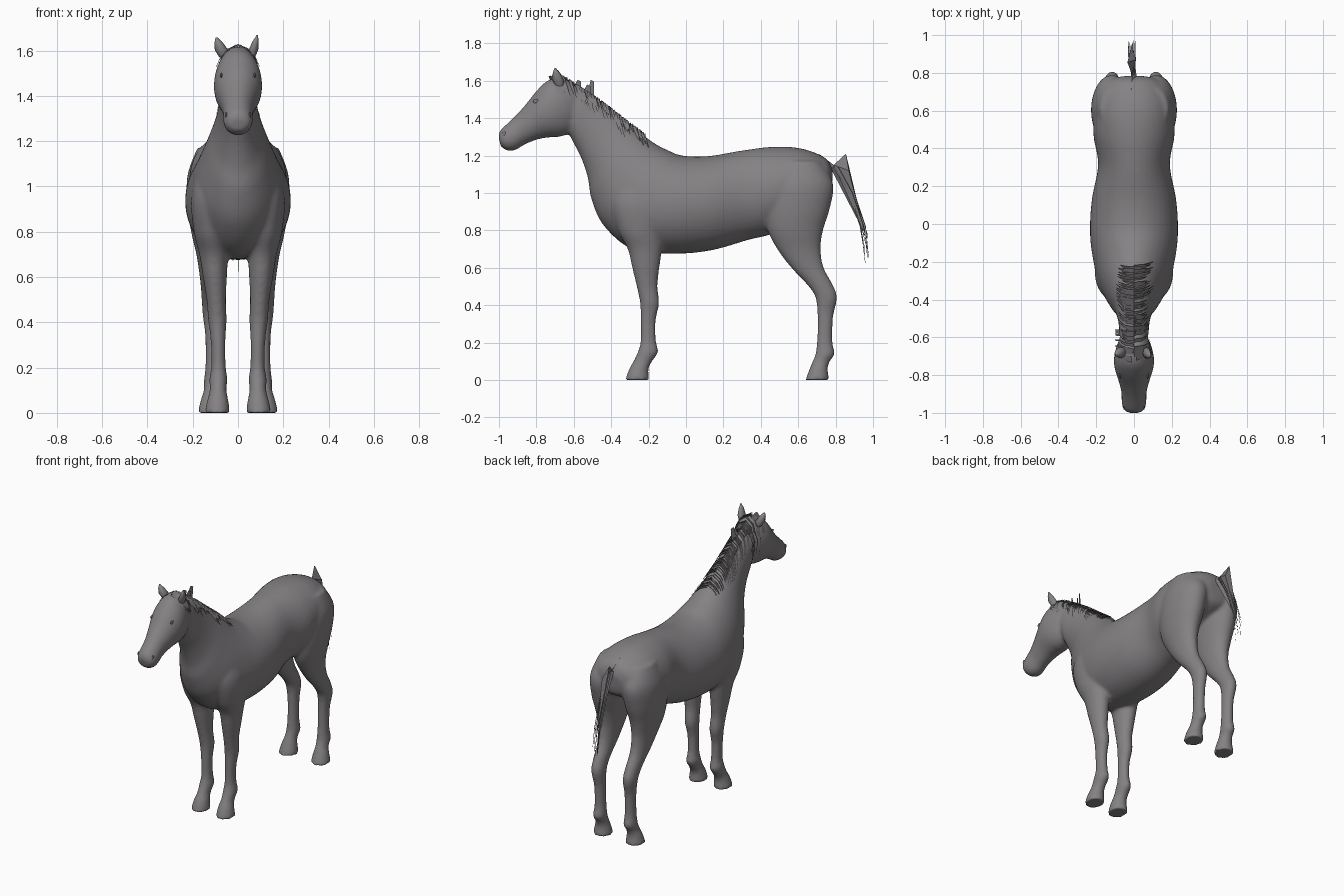
import bpy, bmesh, math, random
from mathutils import Vector
from mathutils.bvhtree import BVHTree

if "Cube" in bpy.data.objects:
    bpy.data.objects.remove(bpy.data.objects["Cube"])

random.seed(4)


def material(name, rgb):
    m = bpy.data.materials.new(name)
    m.diffuse_color = (*rgb, 1)
    m.use_nodes = True
    m.node_tree.nodes["Principled BSDF"].inputs["Base Color"].default_value = m.diffuse_color
    return m


coat = material("grey_coat", (0.235, 0.222, 0.232))
hair = material("grey_hair", (0.205, 0.194, 0.203))


def finish(bm, name, mat, smooth=True):
    me = bpy.data.meshes.new(name)
    bm.to_mesh(me)
    bm.free()
    me.materials.append(mat)
    for p in me.polygons:
        p.use_smooth = smooth
    ob = bpy.data.objects.new(name, me)
    bpy.context.collection.objects.link(ob)
    return ob


def spline(rows, steps=6):
    """Smooth in-between sections through the given ones."""
    out = []
    for i in range(len(rows) - 1):
        a, b, c, d = (rows[max(i - 1, 0)], rows[i], rows[i + 1], rows[min(i + 2, len(rows) - 1)])
        for k in range(steps):
            t = k / steps
            out.append([0.5 * (2 * q + (r - p) * t + (2 * p - 5 * q + 4 * r - s) * t * t
                               + (3 * q - p - 3 * r + s) * t ** 3)
                        for p, q, r, s in zip(a, b, c, d)])
    return out + [list(rows[-1])]


def loft(bm, rows, side=1, n=40):
    """Elliptical sections: (y, z) of one edge, (y, z) of the other, centre x, half width."""
    rings = []
    for y1, z1, y2, z2, x, w in spline(rows):
        ring = []
        for k in range(n):
            a = math.tau * k / n
            c = math.cos(a)
            ring.append(bm.verts.new((side * x + w * math.sin(a),
                                      (y1 + y2) / 2 + c * (y1 - y2) / 2,
                                      (z1 + z2) / 2 + c * (z1 - z2) / 2)))
        rings.append(ring)
    for r, s in zip(rings, rings[1:]):
        for k in range(n):
            bm.faces.new((r[k], r[(k + 1) % n], s[(k + 1) % n], s[k]))
    bm.faces.new(rings[0])
    bm.faces.new(rings[-1][::-1])


# Torso running forward into the neck
torso = [(.785, 1.12, .78, 1.03, 0, .06), (.745, 1.187, .755, .97, 0, .145),
         (.62, 1.237, .62, .90, 0, .20), (.47, 1.247, .48, .79, 0, .215),
         (.30, 1.227, .33, .748, 0, .19), (.12, 1.197, .13, .692, 0, .224),
         (-.02, 1.20, -.08, .675, 0, .233), (-.10, 1.23, -.29, .70, 0, .215),
         (-.17, 1.267, -.44, .825, 0, .182), (-.25, 1.327, -.505, .965, 0, .142),
         (-.35, 1.403, -.525, 1.08, 0, .106), (-.46, 1.488, -.558, 1.18, 0, .084),
         (-.57, 1.56, -.605, 1.275, 0, .076), (-.65, 1.60, -.64, 1.35, 0, .06)]
# Head from poll to lips
head = [(-.58, 1.56, -.58, 1.38, 0, .06), (-.66, 1.617, -.62, 1.32, 0, .09),
        (-.74, 1.60, -.68, 1.30, 0, .106), (-.80, 1.545, -.73, 1.297, 0, .102),
        (-.86, 1.47, -.79, 1.287, 0, .083), (-.92, 1.405, -.86, 1.26, 0, .067),
        (-.968, 1.36, -.91, 1.23, 0, .066), (-.995, 1.332, -.955, 1.226, 0, .058),
        (-1.003, 1.30, -.99, 1.248, 0, .035)]
# Legs: front edge, back edge at each height
front_leg = [(y1, z, y2, z, x, w) for z, y1, y2, x, w in [
    (1.10, -.36, -.12, .10, .07), (.95, -.40, -.10, .115, .092), (.80, -.363, -.122, .115, .08),
    (.70, -.312, -.128, .107, .064), (.60, -.288, -.142, .102, .053), (.50, -.264, -.152, .096, .043),
    (.41, -.246, -.143, .091, .041), (.32, -.243, -.161, .088, .033), (.21, -.243, -.16, .086, .032),
    (.15, -.258, -.149, .087, .04), (.10, -.282, -.18, .088, .037),
    (.06, -.304, -.20, .089, .046), (0, -.326, -.196, .092, .057)]]
hind_leg = [(y1, z, y2, z, x, w) for z, y1, y2, x, w in [
    (1.17, .50, .72, .10, .08), (1.05, .43, .787, .115, .108), (.92, .42, .77, .122, .102),
    (.80, .437, .733, .125, .082), (.70, .487, .72, .122, .062), (.60, .562, .737, .12, .049),
    (.51, .647, .785, .118, .043), (.44, .692, .808, .116, .041), (.34, .702, .788, .112, .033),
    (.21, .70, .783, .111, .033), (.14, .692, .795, .112, .039), (.10, .676, .77, .114, .037),
    (.06, .66, .758, .117, .047), (0, .638, .766, .119, .06)]]

bm = bmesh.new()
loft(bm, torso)
loft(bm, head)
for s in (1, -1):
    loft(bm, front_leg, s)
    loft(bm, hind_leg, s)
bmesh.ops.recalc_face_normals(bm, faces=bm.faces)
body = finish(bm, "body", coat)
fuse = body.modifiers.new("fuse", 'REMESH')
fuse.mode = 'VOXEL'
fuse.voxel_size = 0.010
fuse.use_smooth_shade = True
relax = body.modifiers.new("relax", 'SMOOTH')
relax.factor = 0.5
relax.iterations = 10
bpy.context.view_layer.update()
skin = BVHTree.FromObject(body, bpy.context.evaluated_depsgraph_get())

for s, name in ((1, "right"), (-1, "left")):
    # Ears: leaf-shaped cups, the left one turned outward
    bm = bmesh.new()
    tip = Vector((.085, -.70, 1.668)) if s > 0 else Vector((-.095, -.69, 1.658))
    base = Vector((s * .06, -.675, 1.57))
    spread = .7 if s > 0 else 1.0
    rings = []
    for t, w in ((0, .022), (.35, .03), (.7, .02), (1, .004)):
        c = base.lerp(tip, t)
        rings.append([bm.verts.new(c + Vector((w * spread * math.cos(k * math.tau / 8),
                                               w * math.sin(k * math.tau / 8), 0))) for k in range(8)])
    for r, q in zip(rings, rings[1:]):
        for k in range(8):
            bm.faces.new((r[k], r[(k + 1) % 8], q[(k + 1) % 8], q[k]))
    bm.faces.new(rings[-1])
    bmesh.ops.recalc_face_normals(bm, faces=bm.faces)
    finish(bm, name + "_ear", coat)

    # Low eye bulges and nostril rims
    for part, y, z, size in (("eye", -.80, 1.49, (.005, .018, .011)),
                             ("nostril", -.972, 1.315, (.004, .010, .014))):
        hit = skin.ray_cast(Vector((s, y, z)), Vector((-s, 0, 0)))[0]
        if hit:
            bm = bmesh.new()
            bmesh.ops.create_uvsphere(bm, u_segments=12, v_segments=8, radius=1)
            bmesh.ops.scale(bm, vec=size, verts=bm.verts)
            bmesh.ops.translate(bm, vec=hit, verts=bm.verts)
            finish(bm, name + "_" + part, coat)


def blade(bm, pts, width):
    """Thin tapering lock of hair through the given points."""
    a = [bm.verts.new(p + width * (1 - i / len(pts))) for i, p in enumerate(pts)]
    b = [bm.verts.new(p - width * (1 - i / len(pts))) for i, p in enumerate(pts)]
    for i in range(len(pts) - 1):
        bm.faces.new((a[i], a[i + 1], b[i + 1], b[i]))


# Mane: locks falling from the crest over both sides of the neck
bm = bmesh.new()
for i in range(150):
    y = random.uniform(-.70, -.22)
    s = random.choice((1, -1))
    top = skin.ray_cast(Vector((0, y, 3)), Vector((0, 0, -1)))[0]
    pts = [top + Vector((0, 0, .010))]
    drop = random.uniform(.04, .13) * (1 if y < -.35 else .6)
    for k in (.25, .6, 1):
        p = Vector((s, y + .35 * drop * k, top.z - drop * k))
        hit = skin.ray_cast(p, Vector((-s, 0, 0)))[0]
        if hit:
            pts.append(hit + Vector((s * .006, 0, .004)))
    blade(bm, pts, Vector((0, .006, .003)))
# Upright tufts on the crest
for y, z in ((-.51, 1.60), (-.53, 1.575), (-.58, 1.60)):
    top = skin.ray_cast(Vector((0, y, 3)), Vector((0, 0, -1)))[0]
    blade(bm, [top, Vector((.01, y + .01, z))], Vector((.008, .018, -.01)))
# Long loose locks hanging on the left cheek
for i in range(8):
    y = -.62 + random.uniform(-.03, .06)
    low = random.uniform(1.36, 1.46)
    blade(bm, [Vector((-.075, y, 1.56)), Vector((-.098, y, 1.50)), Vector((-.095, y + .01, low))],
          Vector((0, .005, 0)))
# Forelock locks swept back across the brow
for i in range(22):
    s = 1 if i % 2 == 0 else -1
    y = -.71 + random.uniform(-.02, .05)
    pts = [Vector((s * .01, y, 1.625))]
    for z in (1.59, 1.56, 1.53):
        y += .012
        hit = skin.ray_cast(Vector((s, y, z)), Vector((-s, 0, 0)))[0]
        if hit:
            pts.append(hit + Vector((s * .007, 0, 0)))
    blade(bm, pts, Vector((0, .006, .002)))
finish(bm, "mane", hair, False)

# Tail: flared dock sheets tapering into fine strands
bm = bmesh.new()
dock = [Vector(p) for p in ((-.015, .71, 1.21), (-.01, .79, 1.15), (-.035, .855, 1.21),
                            (.01, .87, 1.12), (-.01, .957, .78), (.015, .775, 1.13))]
v = [bm.verts.new(p) for p in dock]
for f in ((0, 1, 5), (1, 2, 3), (1, 3, 4), (2, 3, 4), (1, 5, 4)):
    bm.faces.new([v[k] for k in f])
for i in range(12):
    r = random.uniform(0, 1)
    x = random.uniform(-.035, .015)
    blade(bm, [Vector((x * .5, .78 + .05 * r, 1.14)),
               Vector((x, .87 + .03 * r, 1.0)),
               Vector((x, .93 + .03 * r, .82)),
               Vector((x, .955 + .02 * r, random.uniform(.62, .78)))], Vector((.002, .004, 0)))
finish(bm, "tail", hair, False)
